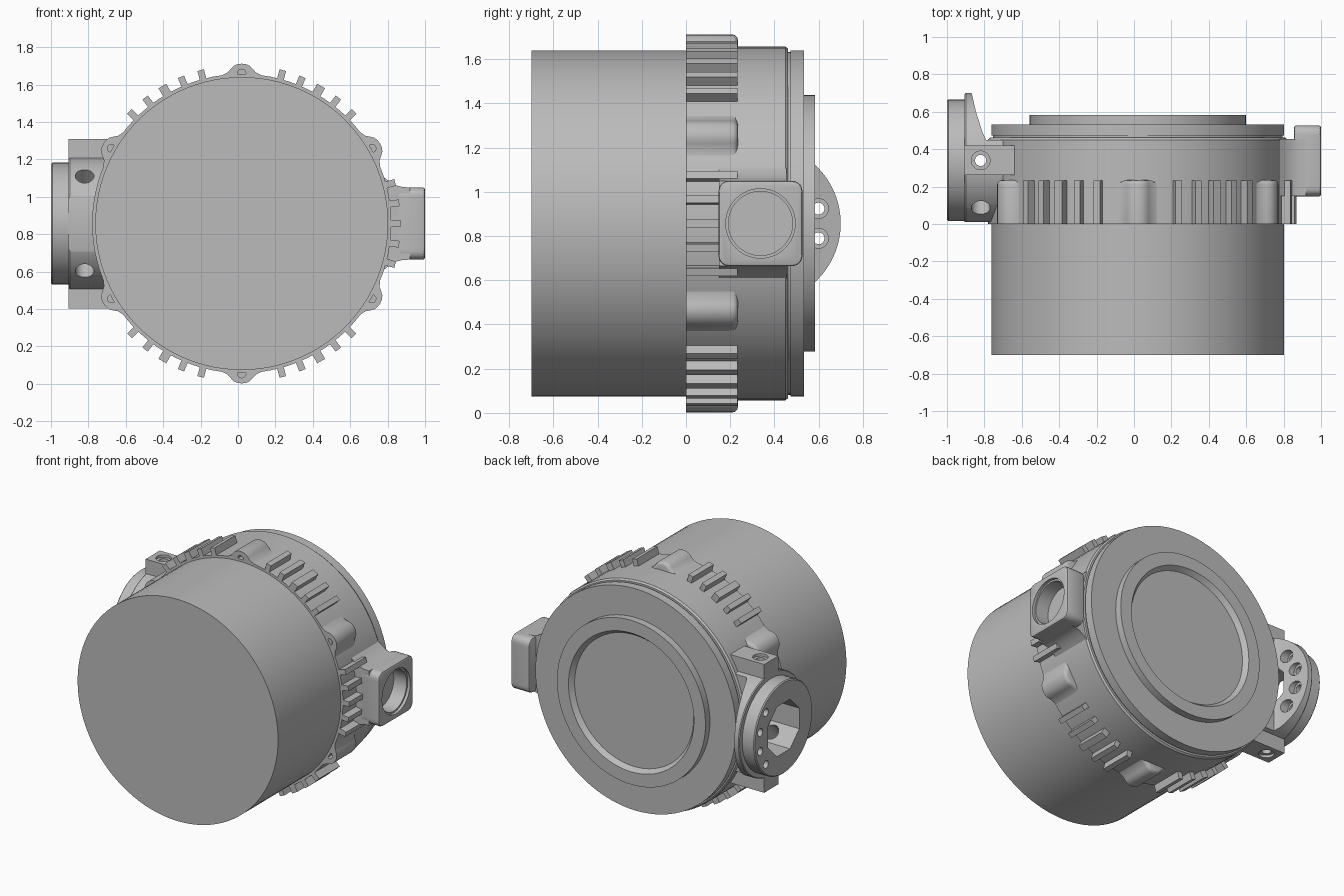
import bpy, bmesh, math
from mathutils import Vector, Matrix

if "Cube" in bpy.data.objects:
    bpy.data.objects.remove(bpy.data.objects["Cube"], do_unlink=True)

CX, CZ = 0.02, 0.857      # main axis runs along y
HY = 0.34                 # centre of the side mount along y

grey = bpy.data.materials.new("cast_grey")
grey.use_nodes = True
grey.diffuse_color = (0.5, 0.5, 0.5, 1)
grey.node_tree.nodes["Principled BSDF"].inputs["Base Color"].default_value = (0.5, 0.5, 0.5, 1)


def loft(name, rings):
    """Skin a list of matching point rings and cap both ends."""
    bm = bmesh.new()
    rows = [[bm.verts.new(p) for p in ring] for ring in rings]
    n = len(rows[0])
    for a, b in zip(rows, rows[1:]):
        for i in range(n):
            bm.faces.new((a[i], a[(i + 1) % n], b[(i + 1) % n], b[i]))
    bm.faces.new(rows[0])
    bm.faces.new(rows[-1])
    bmesh.ops.recalc_face_normals(bm, faces=bm.faces)
    mesh = bpy.data.meshes.new(name)
    bm.to_mesh(mesh)
    bm.free()
    mesh.materials.append(grey)
    obj = bpy.data.objects.new(name, mesh)
    bpy.context.collection.objects.link(obj)
    return obj


def circle(centre, axis, r, n, turn=0.0):
    rot = Vector(axis).to_track_quat("Z", "Y")
    return [Vector(centre) + rot @ Vector((r * math.cos(a), r * math.sin(a), 0))
            for a in (turn + math.tau * i / n for i in range(n))]


def rod(name, start, end, r, n=32, turn=0.0):
    axis = Vector(end) - Vector(start)
    return loft(name, [circle(start, axis, r, n, turn), circle(end, axis, r, n, turn)])


def prism(name, pts, axis, lo, hi):
    place = {"x": lambda p, d: (d, p[0], p[1]),
             "y": lambda p, d: (p[0], d, p[1]),
             "z": lambda p, d: (p[0], p[1], d)}[axis]
    return loft(name, [[place(p, d) for p in pts] for d in (lo, hi)])


def box(name, x, y, z):
    pts = [(x[0], y[0]), (x[1], y[0]), (x[1], y[1]), (x[0], y[1])]
    return prism(name, pts, "z", *z)


def apply(obj, mod):
    bpy.context.view_layer.objects.active = obj
    bpy.ops.object.modifier_apply(modifier=mod.name)


def cut(obj, cutters):
    for c in cutters:
        mod = obj.modifiers.new("cut", "BOOLEAN")
        mod.operation, mod.solver, mod.object = "DIFFERENCE", "EXACT", c
        apply(obj, mod)


def bevel(obj, width, pick, segments=4):
    bm = bmesh.new()
    bm.from_mesh(obj.data)
    bmesh.ops.bevel(bm, geom=[e for e in bm.edges if pick(e)], offset=width,
                    segments=segments, profile=0.5, affect="EDGES")
    bm.to_mesh(obj.data)
    bm.free()


def spin(obj, degrees):
    """Turn a part made at the top of the housing around the main axis."""
    pivot = Matrix.Translation((CX, 0, CZ))
    obj.data.transform(pivot @ Matrix.Rotation(math.radians(90 - degrees), 4, "Y"))


def along_x(e):
    d = e.verts[1].co - e.verts[0].co
    return abs(d.x) > 0.99 * d.length


parts = []
cutters = []

# Drum, flange and stepped rear cap with a shallow recess
profile = [(0.783, -0.70), (0.783, 0), (0.80, 0), (0.80, 0.45), (0.79, 0.462),
           (0.775, 0.462), (0.775, 0.472), (0.783, 0.472), (0.783, 0.533),
           (0.58, 0.533), (0.58, 0.583), (0.49, 0.583), (0.465, 0.55)]
parts.append(loft("main_housing", [circle((CX, y, CZ), (0, 1, 0), r, 96) for r, y in profile]))

# Screw lugs around the flange
half = [(0.13, 0.78), (0.10, 0.795), (0.075, 0.808), (0.058, 0.828),
        (0.042, 0.844), (0.022, 0.852)]
outline = [(-t, r) for t, r in half] + [(0, 0.855)] + half[::-1] + [(0.1, 0.74), (-0.1, 0.74)]
for i in range(6):
    lug = prism("screw_lug", outline, "y", 0, 0.235)
    bevel(lug, 0.025, lambda e: all(v.co.y > 0.2 and v.co.z > 0.79 for v in e.verts), 3)
    hole = rod("screw_hole_cutter", (0, -0.1, 0.803), (0, 0.12, 0.803), 0.022, 20)
    cut(lug, [hole])
    cutters.append(hole)
    spin(lug, 30 + 60 * i)
    parts.append(lug)

# Cooling fins in groups of five
for middle in (0, 60, 120, 240, 300):
    for k in range(-2, 3):
        w = 0.024 if k == 0 and middle else 0.018
        fin = box("cooling_fin", (-w, w), (0, 0.232), (0.76, 0.849))
        spin(fin, middle + 7.5 * k)
        parts.append(fin)

# Square socket on the left with its flared neck
flare = [(0.60, 0.27), (0.765, 0.26), (0.80, 0.232), (0.84, 0.205), (0.88, 0.195), (0.92, 0.193)]
neck = prism("socket_neck", [(x, CZ + h) for x, h in flare] + [(x, CZ - h) for x, h in flare[::-1]],
             "y", 0.15, 0.455)
head = box("square_socket", (0.855, 1.0), (0.147, 0.527), (CZ - 0.193, CZ + 0.193))
bevel(head, 0.045, along_x)
bevel(head, 0.012, lambda e: all(v.co.x > 0.99 or v.co.x < 0.86 for v in e.verts), 2)
bore = [rod("socket_bore_cutter", (0.98, 0.337, CZ), (1.1, 0.337, CZ), 0.157, 48),
        rod("socket_inner_cutter", (0.88, 0.337, CZ), (1.1, 0.337, CZ), 0.145, 48)]
cut(head, bore)
cut(neck, bore)
cutters += bore
parts += [neck, head]

# Round hub on the right, trimmed at the front and sloped at the back
hub = loft("side_hub", [circle((x, HY, CZ), (1, 0, 0), r, 72) for x, r in
                        [(-1.0, 0.318), (-0.993, 0.325), (-0.905, 0.325),
                         (-0.905, 0.355), (-0.899, 0.36), (-0.56, 0.36)]])
slope = [(-0.872, 0.75), (-0.868, 0.70), (-0.845, 0.60), (-0.81, 0.49), (-0.79, 0.45),
         (-0.5, 0.45), (-0.5, 0.75)]
trim = [prism("slope_cutter", slope, "z", 0.3, 1.4),
        box("front_cutter", (-1.2, -0.4), (-0.2, 0.012), (0.2, 1.5)),
        rod("octagon_cutter", (-1.1, HY, CZ), (-0.78, HY, CZ), 0.19, 8, math.pi / 8)]
for a in (-43, -14.5, 14.5, 43):
    y, z = HY + 0.268 * math.cos(math.radians(a)), CZ + 0.268 * math.sin(math.radians(a))
    trim.append(rod("pin_hole_cutter", (-1.1, y, z), (-0.7, y, z), 0.027, 20))
    trim.append(rod("pin_recess_cutter", (-0.872, y, z), (-0.6, y, z), 0.045, 24))
for s in (-1, 1):
    trim.append(rod("radial_bore_cutter", (-0.82, HY - 0.35, CZ + 0.35 * s),
                    (-0.82, HY - 0.08, CZ + 0.08 * s), 0.05, 28))

# Clamping ears above and below the hub, with a bolt hole right through
bolt = rod("bolt_hole_cutter", (-0.82, HY, 0.2), (-0.82, HY, 1.5), 0.03, 24)
cut(hub, trim + [bolt])
parts.append(hub)
for s in (-1, 1):
    z = sorted((CZ + 0.27 * s, CZ + 0.453 * s))
    ear = box("clamp_ear", (-0.905, -0.57), (0.262, 0.42), z)
    seat = rod("bolt_seat_cutter", (-0.82, HY, CZ + 0.435 * s), (-0.82, HY, CZ + 0.6 * s), 0.05, 28)
    opening = rod("ear_clearance_cutter", (-1.1, HY, CZ), (-0.78, HY, CZ), 0.33, 48)
    cut(ear, [opening, seat, bolt])
    cutters += [seat, opening]
    parts.append(ear)
cutters += trim + [bolt]

# Clear helpers and finish shading
for c in cutters:
    bpy.data.objects.remove(c, do_unlink=True)
bpy.ops.object.select_all(action="DESELECT")
for p in parts:
    p.select_set(True)
bpy.context.view_layer.objects.active = parts[0]
bpy.ops.object.shade_smooth_by_angle(angle=math.radians(30))
